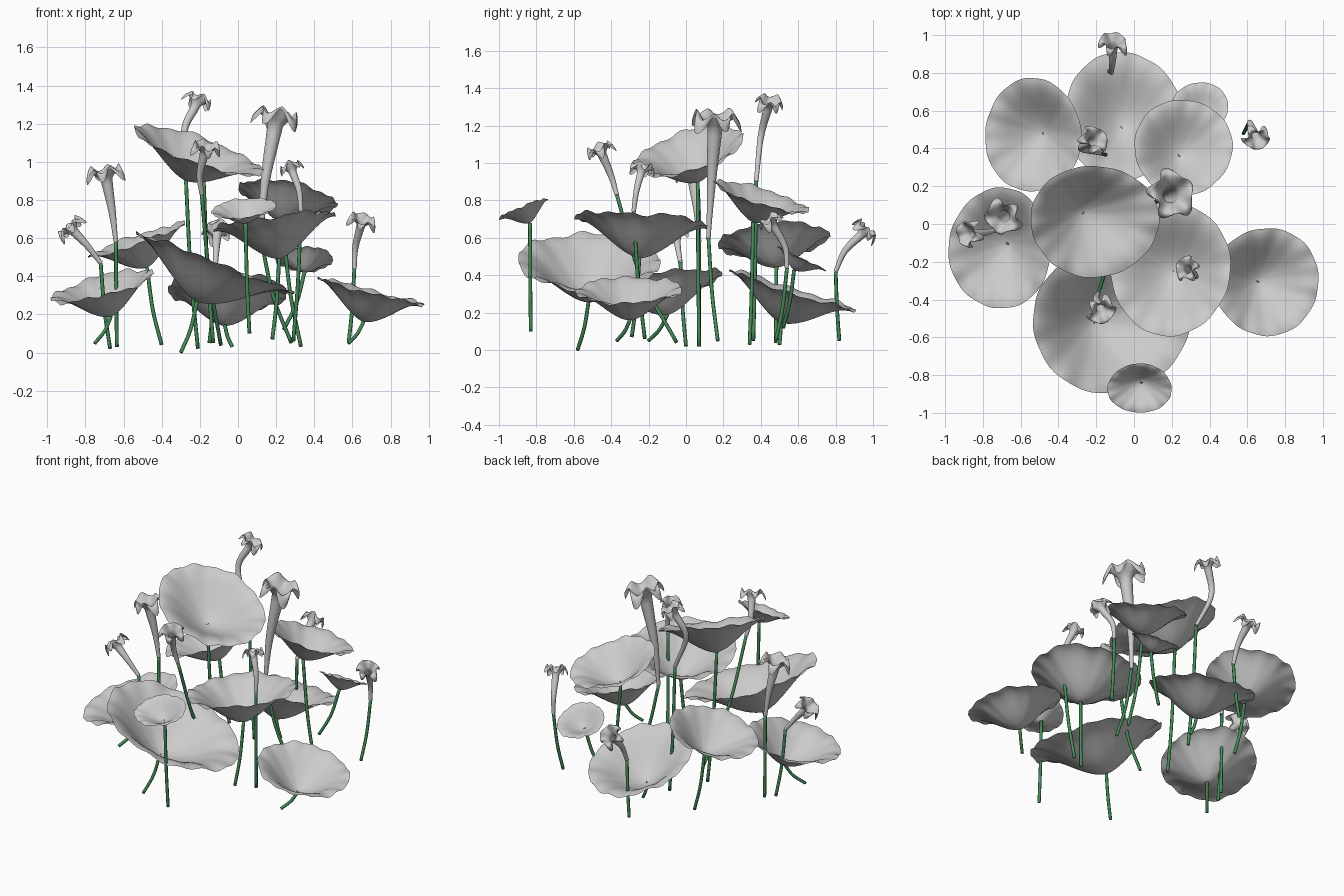
import bpy, bmesh, math, random
from mathutils import Vector

if "Cube" in bpy.data.objects:
    bpy.data.objects.remove(bpy.data.objects["Cube"])

random.seed(4)
green = bpy.data.materials.new("stem_green")
green.diffuse_color = (0.06, 0.26, 0.10, 1)
green.use_nodes = True
green.node_tree.nodes["Principled BSDF"].inputs["Base Color"].default_value = green.diffuse_color


def make(name, bm, mat=None):
    bmesh.ops.recalc_face_normals(bm, faces=bm.faces)
    me = bpy.data.meshes.new(name)
    bm.to_mesh(me)
    bm.free()
    for p in me.polygons:
        p.use_smooth = True
    ob = bpy.data.objects.new(name, me)
    bpy.context.collection.objects.link(ob)
    if mat:
        me.materials.append(mat)


def bridge(bm, a, b):
    n = len(a)
    for i in range(n):
        bm.faces.new((a[i], a[(i + 1) % n], b[(i + 1) % n], b[i]))


def spline(pts, steps=8):
    # smooth path through the points
    p = [Vector(q) for q in pts]
    p = [2 * p[0] - p[1]] + p + [2 * p[-1] - p[-2]]
    out = []
    for i in range(1, len(p) - 2):
        a, b, c, d = p[i - 1:i + 3]
        for k in range(steps):
            t = k / steps
            out.append(0.5 * (2 * b + (c - a) * t + (2 * a - 5 * b + 4 * c - d) * t * t
                              + (3 * b - a - 3 * c + d) * t ** 3))
    return out + [p[-2]]


def sweep(bm, path, radius, sides):
    # rings along a path, returns rings and the end frame
    side, rings = Vector((1, 0, 0)), []
    for i, q in enumerate(path):
        t = (path[min(i + 1, len(path) - 1)] - path[max(i - 1, 0)]).normalized()
        u = (side - t * side.dot(t)).normalized()
        v, side = t.cross(u), u
        r = radius(i / (len(path) - 1))
        rings.append([bm.verts.new(q + r * (u * math.cos(2 * math.pi * k / sides)
                                            + v * math.sin(2 * math.pi * k / sides)))
                      for k in range(sides)])
        if i:
            bridge(bm, rings[-2], rings[-1])
    return rings, u, v, t


def stem(name, foot, top):
    # stalk that hangs nearly straight below its top, then drifts to the foot
    foot, top = Vector(foot), Vector(top)
    mid = foot.lerp(top, 0.6)
    mid.z = foot.z + 0.45 * (top.z - foot.z)
    bm = bmesh.new()
    rings = sweep(bm, spline([foot, mid, top]), lambda t: 0.010, 8)[0]
    bm.faces.new(rings[0])
    bm.faces.new(rings[-1])
    make(name, bm, green)


def leaf(name, c, rad, zc, slope):
    # tilted bowl: rim plane, depth profile and radial ripples
    bm = bmesh.new()
    n, m = 80, 16
    ph = [random.uniform(0, 6.28) for _ in range(4)]
    size = (rad[0] + rad[1]) / 2
    depth = 0.6 * size
    plane = lambda x, y: zc + slope[0] * (x - c[0]) + slope[1] * (y - c[1])
    bx, by = c[0] + slope[0] * depth, c[1] + slope[1] * depth
    base = Vector((bx, by, plane(bx, by) - depth))
    centre, prev = bm.verts.new(base), None
    for j in range(1, m + 1):
        r, ring = j / m, []
        f = math.sin(math.pi / 2 * r ** 1.6)
        for k in range(n):
            a = 2 * math.pi * k / n
            edge = 1 + 0.006 * math.sin(11 * a + ph[0]) + 0.015 * math.sin(3 * a + ph[1])
            x = bx + r * (c[0] + rad[0] * edge * math.cos(a) - bx)
            y = by + r * (c[1] + rad[1] * edge * math.sin(a) - by)
            w = size * r ** 4 * (0.02 * math.sin(15 * a + ph[2]) + 0.018 * math.sin(8 * a + ph[3])
                                 + 0.02 * math.sin(4 * a + ph[0]))
            ring.append(bm.verts.new((x, y, plane(x, y) - depth * (1 - f) + w)))
        if prev:
            bridge(bm, prev, ring)
        else:
            for k in range(n):
                bm.faces.new((centre, ring[k], ring[(k + 1) % n]))
        prev = ring
    make(name, bm)
    return base


def flower(name, pts, R):
    # slim tube that opens into a five-lobed curled trumpet
    bm = bmesh.new()
    n = 50
    path = spline(pts)
    rings, u, v, t = sweep(bm, path, lambda s: 0.012 + (0.33 * R - 0.012) * s ** 1.4, n)
    prev, ph = rings[-1], random.uniform(0, 6.28)
    for i in range(1, 9):
        # flare outward, then roll the pointed rim down
        s = i / 8
        r, h = 0.33 + 0.6 * math.sin(1.8 * s), 0.56 * math.sin(2.7 * s)
        lobe, ring = 0.32 * s ** 1.5, []
        for k in range(n):
            a = 2 * math.pi * k / n
            w = math.cos(5 * a + ph)
            rr = R * r * (1 + lobe * 0.6 * w + lobe * 0.3 * math.sin(2 * a + ph))
            hh = R * (h - lobe * 1.1 * w + lobe * 0.3 * math.sin(3 * a))
            ring.append(bm.verts.new(path[-1] + t * hh + rr * (u * math.cos(a) + v * math.sin(a))))
        bridge(bm, prev, ring)
        prev = ring
    make(name, bm)


# leaves: rim centre, rim radii, rim height, rim slope, stem foot
leaves = [
    ((-.21, .015), (.34, .295), 1.06, (-.33, .25), (-.21, .07, .02)),
    ((-.535, .47), (.255, .3), .59, (.35, .08), (-.4, .48, .04)),
    ((-.06, .57), (.31, .34), .32, (-.05, -.32), (-.03, .5, .03)),
    ((.26, .405), (.26, .255), .82, (-.17, -.3), (.33, .34, .03)),
    ((.35, .62), (.15, .13), .49, (0, -.5), (.24, .52, .12)),
    ((-.71, -.13), (.27, .32), .35, (.25, .17), (-.75, -.2, .05)),
    ((.19, -.235), (.32, .355), .69, (.13, -.07), (.18, -.29, .07)),
    ((-.125, -.515), (.415, .38), .47, (-.38, -.02), (-.3, -.58, .0)),
    ((.7, -.305), (.28, .285), .32, (-.25, .03), (.58, -.37, .05)),
    ((.03, -.87), (.17, .13), .755, (.1, .4), (.06, -.83, .1)),
]
for i, (c, rad, zc, slope, foot) in enumerate(leaves):
    stem(f"leaf_stem_{i + 1}", foot, leaf(f"leaf_{i + 1}", c, rad, zc, slope))

# flowers: tube start, bend and neck, head radius, stem foot
flowers = [
    ((-.12, .8, .42), (-.115, .85, .53), (-.11, .94, .62), .075, (-.15, .82, .05)),
    ((-.18, .375, .9), (-.28, .4, 1.14), (-.22, .44, 1.3), .075, (-.13, .36, .05)),
    ((.12, .12, .6), (.14, .135, .88), (.195, .155, 1.19), .125, (.28, .17, .05)),
    ((-.64, .07, .58), (-.66, .06, .74), (-.69, .04, .91), .095, (-.635, .07, .03)),
    ((-.72, -.03, .47), (-.79, -.045, .56), (-.86, -.05, .635), .075, (-.67, 0, .02)),
    ((.61, .54, .44), (.615, .53, .55), (.645, .465, .67), .07, (.58, .48, .05)),
    ((.33, -.28, .74), (.32, -.265, .85), (.285, -.24, .95), .065, (.29, -.22, .06)),
    ((-.19, -.37, .83), (-.2, -.4, .93), (-.175, -.45, 1.05), .075, (-.09, -.05, .04)),
]
for i, (start, bend, neck, R, foot) in enumerate(flowers):
    flower(f"flower_{i + 1}", [start, bend, neck], R)
    stem(f"flower_stem_{i + 1}", foot, start)
